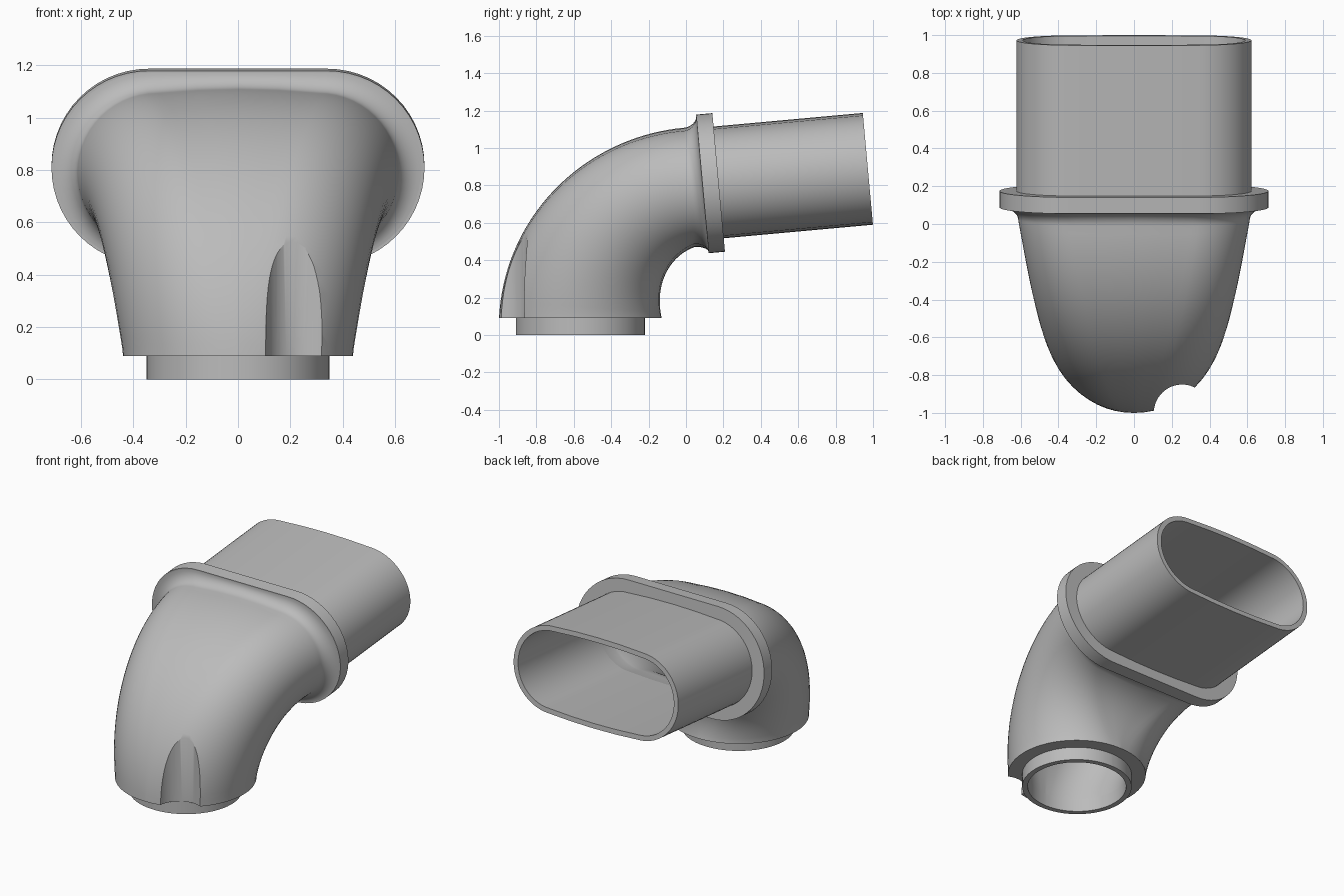
import bpy, bmesh
from math import sin, cos, pi, radians, hypot

cube = bpy.data.objects.get("Cube")
if cube:
    bpy.data.objects.remove(cube, do_unlink=True)

grey = bpy.data.materials.new("plain grey")
grey.use_nodes = True
colour = (0.5, 0.5, 0.5, 1)
grey.diffuse_color = colour
grey.node_tree.nodes["Principled BSDF"].inputs["Base Color"].default_value = colour

TILT = radians(5.2)
AXIS = (cos(TILT), sin(TILT))      # outlet direction in (y, z)
UP = (-sin(TILT), cos(TILT))
FLANGE = (0.088, 0.808)            # centre of the flange front face
INLET_Y = -0.565
WALL = 0.033
ARC, FLAT = 28, 4                  # steps per round end and per flat side


def lerp(a, b, t):
    return a + (b - a) * t


def bezier(p, t):
    k = ((1 - t) ** 3, 3 * t * (1 - t) ** 2, 3 * t * t * (1 - t), t ** 3)
    return [sum(k[i] * p[i][j] for i in range(4)) for j in (0, 1)]


def along(d):
    return [FLANGE[i] + AXIS[i] * d for i in (0, 1)]


def section(centre, up, w, h, crown=0.0):
    """Slot outline with round ends and slightly crowned long sides."""
    r = h - crown
    f = max(w - r, 0.004)
    half = [(f + r * cos(a), r * sin(a))
            for a in (-pi / 2 + pi * i / ARC for i in range(ARC + 1))]
    for i in range(1, FLAT):
        s = 1 - 2 * i / FLAT
        half.append((f * s, r + crown * (1 - s * s)))
    outline = half + [(-x, -v) for x, v in half]
    return [(x, centre[0] + v * up[0], centre[1] + v * up[1]) for x, v in outline]


def loft(name, sections):
    """Skin a closed cycle of sections into a hollow solid."""
    bm = bmesh.new()
    rings = [[bm.verts.new(p) for p in s] for s in sections]
    for a, b in zip(rings, rings[1:] + rings[:1]):
        n = len(a)
        for i in range(n):
            j = (i + 1) % n
            bm.faces.new((a[i], a[j], b[j], b[i]))
    bmesh.ops.recalc_face_normals(bm, faces=bm.faces)
    mesh = bpy.data.meshes.new(name)
    bm.to_mesh(mesh)
    bm.free()
    obj = bpy.data.objects.new(name, mesh)
    bpy.context.collection.objects.link(obj)
    mesh.materials.append(grey)
    return obj


def smooth(obj):
    bpy.ops.object.select_all(action='DESELECT')
    obj.select_set(True)
    bpy.context.view_layer.objects.active = obj
    bpy.ops.object.shade_smooth_by_angle(angle=radians(30))


# Elbow: circle at the inlet blending to a slot at the flange
OUTER = ((-1.0, 0.09), (-0.97, 0.65), (-0.53, 1.06), (-0.012, 1.108))
INNER = ((-0.13, 0.09), (-0.17, 0.27), (-0.09, 0.42), (0.045, 0.47))
STEPS = 36
outside, inside = [], []
for i in range(STEPS + 1):
    t = i / STEPS
    o, n = bezier(OUTER, t), bezier(INNER, t)
    mid = [(o[k] + n[k]) / 2 for k in (0, 1)]
    h = hypot(o[0] - n[0], o[1] - n[1]) / 2
    up = [(o[k] - n[k]) / (2 * h) for k in (0, 1)]
    w = lerp(0.437, 0.612, t)
    outside.append(section(mid, up, w, h, 0.015 * t))
    inside.append(section(mid, up, w - lerp(0.127, 0.03, t),
                          h - lerp(0.125, 0.05, t), 0.012 * t))

# Hollow fillet flaring up to the flange
end = mid
for i in range(1, 11):
    a = pi / 2 * i / 10
    s, c = sin(a), 1 - cos(a)
    base = [end[k] + AXIS[k] * 0.07 * s for k in (0, 1)]
    goal = along(0.07 * (s - 1))
    centre = [lerp(base[k], goal[k], c) for k in (0, 1)]
    outside.append(section(centre, UP, lerp(0.612, 0.7, c),
                           lerp(h, 0.365, c), 0.015 * (1 - c)))
joint = along(0.02)
outside.append(section(joint, UP, 0.7, 0.365))
bore = (0.622 - WALL, 0.3 - WALL, 0.012)
inside.append(section(joint, UP, *bore))
elbow = loft("elbow", outside + inside[::-1])

# Vertical scoop cut in the front of the elbow
bpy.ops.mesh.primitive_cylinder_add(vertices=64, radius=0.15, depth=1,
                                    location=(0.255, -1.0, 0.3))
cutter = bpy.context.object
cutter.name = "scoop_cutter"
cutter.hide_render = True
cutter.data.materials.append(grey)
cut = elbow.modifiers.new("scoop", 'BOOLEAN')
cut.operation = 'DIFFERENCE'
cut.solver = 'EXACT'
cut.object = cutter
bpy.context.view_layer.objects.active = elbow
bpy.ops.object.modifier_apply(modifier=cut.name)
bpy.data.objects.remove(cutter, do_unlink=True)

# Flange collar
flange = loft("flange", [section(along(d), UP, w, h) for d, w, h in (
    (0, 0.712, 0.372), (0.087, 0.712, 0.372),
    (0.087, 0.605, 0.283), (0, 0.605, 0.283))])

# Outlet tube
tube = loft("outlet_tube", [section(along(d), UP, w, h, 0.012) for d, w, h in (
    (0.02, 0.622, 0.3), (0.888, 0.622, 0.3),
    (0.888, *bore[:2]), (0.02, *bore[:2]))])

# Round inlet spigot
spigot = loft("inlet_spigot", [section((INLET_Y, z), (-1, 0), r, r) for z, r in (
    (0, 0.345), (0.09, 0.345), (0.09, 0.31), (0, 0.31))])
for v in spigot.data.vertices:
    v.co.z = max(v.co.z, 0)

for part in (elbow, flange, tube, spigot):
    smooth(part)
